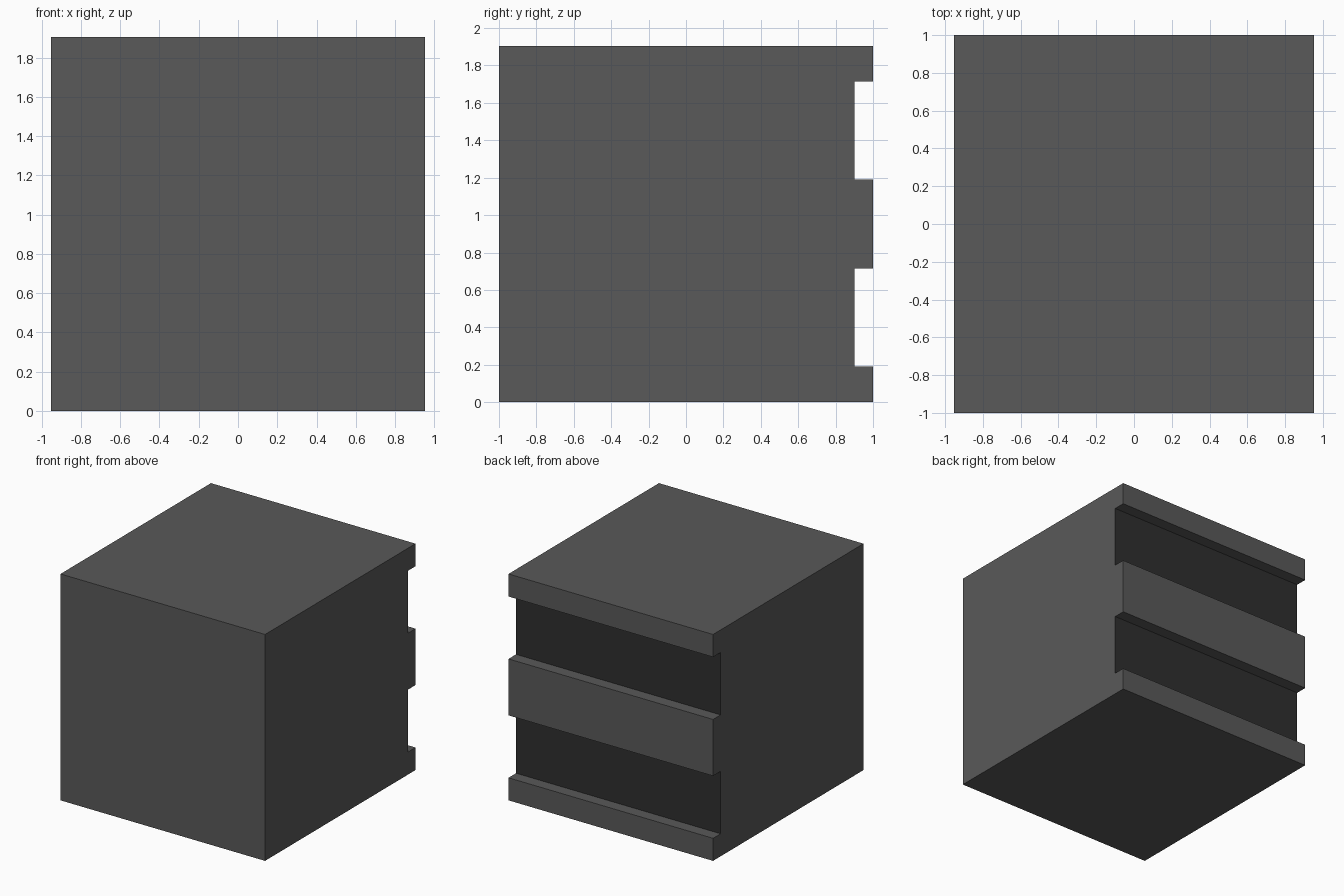
import bpy, bmesh

if "Cube" in bpy.data.objects:
    bpy.data.objects.remove(bpy.data.objects["Cube"])

def material(name, v):
    m = bpy.data.materials.new(name)
    m.diffuse_color = (v, v, v, 1)
    m.use_nodes = True
    m.node_tree.nodes["Principled BSDF"].inputs["Base Color"].default_value = m.diffuse_color
    return m

HALF_W, BACK, GROOVE, TOP = 0.952, 1.0, 0.9, 1.905
grooves = [(0.19, 0.715), (1.19, 1.715)]

# Side profile (y, z): square block with two grooves cut in the back
profile = [(-1.0, 0.0), (BACK, 0.0)]
for lo, hi in grooves:
    profile += [(BACK, lo), (GROOVE, lo), (GROOVE, hi), (BACK, hi)]
profile += [(BACK, TOP), (-1.0, TOP)]

# Extrude the profile across the width
bm = bmesh.new()
face = bm.faces.new([bm.verts.new((-HALF_W, y, z)) for y, z in profile])
ext = bmesh.ops.extrude_face_region(bm, geom=[face])
new_verts = [g for g in ext["geom"] if isinstance(g, bmesh.types.BMVert)]
bmesh.ops.translate(bm, verts=new_verts, vec=(2 * HALF_W, 0, 0))
bmesh.ops.recalc_face_normals(bm, faces=bm.faces)

# Groove floors get the darker colour
for f in bm.faces:
    if f.normal.y > 0.9 and abs(f.calc_center_median().y - GROOVE) < 0.01:
        f.material_index = 1

mesh = bpy.data.meshes.new("grooved_block")
bm.to_mesh(mesh)
bm.free()
mesh.materials.append(material("dark grey", 0.1))
mesh.materials.append(material("near black", 0.028))
bpy.context.collection.objects.link(bpy.data.objects.new("grooved_block", mesh))
